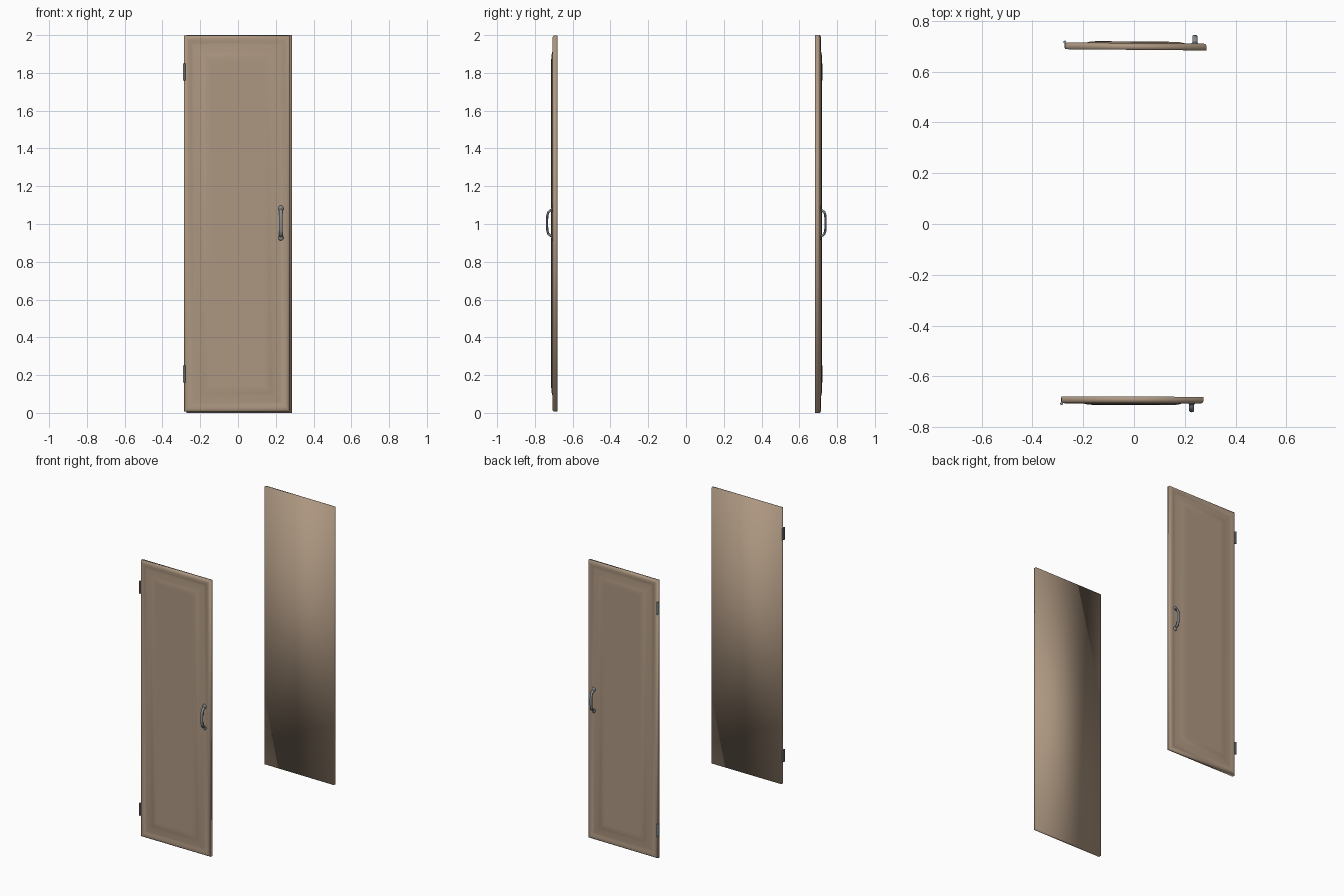
import bpy, bmesh, math
from mathutils import Matrix, Vector

if "Cube" in bpy.data.objects:
    bpy.data.objects.remove(bpy.data.objects["Cube"])


def material(name, rgb):
    m = bpy.data.materials.new(name)
    m.diffuse_color = (*rgb, 1)
    m.use_nodes = True
    m.node_tree.nodes["Principled BSDF"].inputs["Base Color"].default_value = m.diffuse_color
    return m


WOOD = material("tan_wood", (0.42, 0.31, 0.22))
METAL = material("grey_metal", (0.24, 0.26, 0.28))
W = 0.558          # door width


def finish(bm, name, mat, placement, angle=None):
    bm.transform(placement)
    bmesh.ops.recalc_face_normals(bm, faces=bm.faces[:])
    me = bpy.data.meshes.new(name)
    bm.to_mesh(me)
    bm.free()
    me.materials.append(mat)
    ob = bpy.data.objects.new(name, me)
    bpy.context.collection.objects.link(ob)
    bpy.ops.object.select_all(action='DESELECT')
    ob.select_set(True)
    bpy.context.view_layer.objects.active = ob
    if angle:
        bpy.ops.object.shade_smooth_by_angle(angle=math.radians(angle))
    else:
        bpy.ops.object.shade_smooth()


def bridge(bm, a, b):
    n = len(a)
    for i in range(n):
        bm.faces.new((a[i], a[(i + 1) % n], b[(i + 1) % n], b[i]))


def panel(name, z0, z1, placement):
    # Nested rectangles: (inset, height above the back); moulded rim, groove, raised field
    profile = [(0, 0), (0, 0.019), (0.004, 0.024), (0.012, 0.027), (0.022, 0.027),
               (0.036, 0.023), (0.05, 0.024), (0.082, 0.026), (0.1, 0.031),
               (0.125, 0.033), (0.14, 0.033)]
    bm = bmesh.new()
    rings = []
    for d, h in profile:
        x = W / 2 - d
        rings.append([bm.verts.new(p) for p in (
            (-x, -h, z0 + d), (x, -h, z0 + d), (x, -h, z1 - d), (-x, -h, z1 - d))])
    for a, b in zip(rings, rings[1:]):
        bridge(bm, a, b)
    bm.faces.new(rings[0])
    bm.faces.new(rings[-1])
    finish(bm, name, WOOD, placement)


def handle(name, placement):
    # Bowed grip swept in the y-z plane, with a rounded foot at each end
    bm = bmesh.new()
    half = [(0.022, 0.071), (0.036, 0.068), (0.048, 0.058), (0.053, 0.042), (0.055, 0.02)]
    path = [Vector((0, -y, z)) for y, z in half]
    path += [Vector((0, p.y, -p.z)) for p in reversed(path)]
    n, rings = 12, []
    for i, p in enumerate(path):
        t = (path[min(i + 1, len(path) - 1)] - path[max(i - 1, 0)]).normalized()
        side = Vector((0, -t.z, t.y))
        rings.append([bm.verts.new(
            p + Vector((0.010 * math.cos(a), 0, 0)) + side * 0.006 * math.sin(a))
            for a in (2 * math.pi * k / n for k in range(n))])
    for a, b in zip(rings, rings[1:]):
        bridge(bm, a, b)
    bm.faces.new(rings[0])
    bm.faces.new(rings[-1])
    for s in (-1, 1):
        bmesh.ops.create_uvsphere(
            bm, u_segments=16, v_segments=8, radius=1,
            matrix=Matrix.Translation((0, -0.024, s * 0.077)) @ Matrix.Diagonal((0.014, 0.009, 0.016, 1)))
    finish(bm, name, METAL, placement @ Matrix.Translation((0.233, 0, 1.005)), 50)


def hinge(name, z, placement):
    # Knuckle barrel plus a thin leaf on the door edge
    bm = bmesh.new()
    bmesh.ops.create_cone(bm, cap_ends=True, segments=12, radius1=0.006, radius2=0.006,
                          depth=0.09, matrix=Matrix.Translation((-W / 2, -0.028, z)))
    bmesh.ops.create_cube(bm, size=1, matrix=Matrix.Translation((-W / 2, -0.016, z))
                          @ Matrix.Diagonal((0.004, 0.022, 0.085, 1)))
    finish(bm, name, METAL, placement, 40)


# The two doors mirror each other across y, each hung at a slight angle
for label, s, x, y, yaw, z0, z1 in (("front", 1, -0.006, -0.680, -0.15, 0.008, 1.997),
                                    ("back", -1, 0.0065, 0.686, -0.5, 0.0, 2.0)):
    place = (Matrix.Translation((x, y, 0)) @ Matrix.Rotation(math.radians(yaw), 4, 'Z')
             @ Matrix.Diagonal((1, s, 1, 1)))
    panel(label + "_door_panel", z0, z1, place)
    handle(label + "_door_handle", place)
    for pos, z in (("lower", 0.205), ("upper", 1.805)):
        hinge(f"{label}_{pos}_hinge", z, place)
